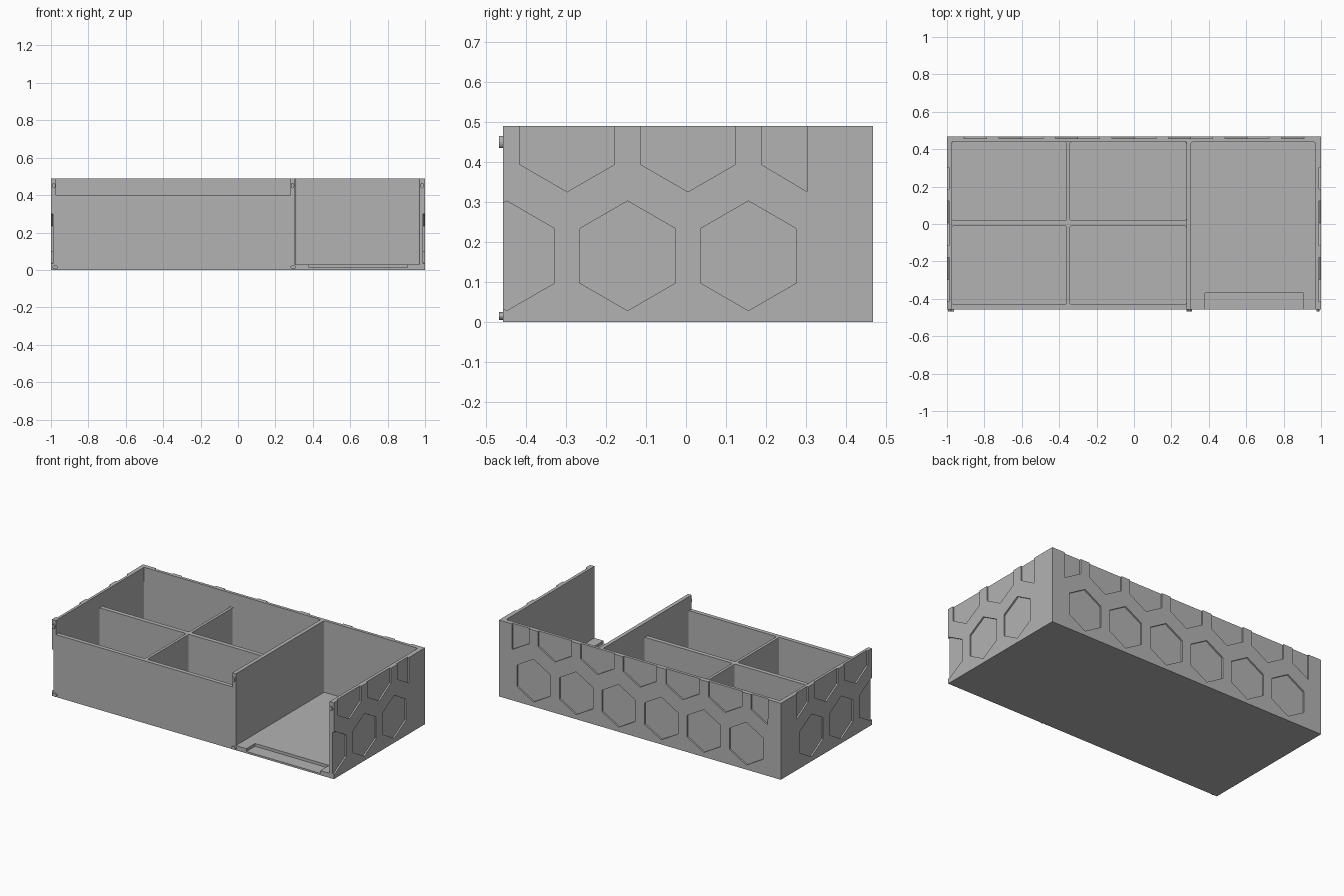
import bpy
import bmesh
import math
from mathutils import Vector

cube = bpy.data.objects.get("Cube")
if cube:
    bpy.data.objects.remove(cube, do_unlink=True)

grey = bpy.data.materials.new("plain_grey")
grey.use_nodes = True
grey.diffuse_color = (0.45, 0.45, 0.45, 1)
grey.node_tree.nodes["Principled BSDF"].inputs["Base Color"].default_value = grey.diffuse_color

FRONT, BACK, TOP, FLOOR, RIM = -0.457, 0.467, 0.49, 0.03, 0.40
MID_Y = (FRONT + BACK) / 2


def add_box(bm, x, y, z, corner=0):
    """Box between (min, max) pairs, with optional rounded upright edges."""
    verts = bmesh.ops.create_cube(bm, size=1)["verts"]
    for v in verts:
        v.co = [lo + (hi - lo) * (c + 0.5) for c, (lo, hi) in zip(v.co, (x, y, z))]
    if corner:
        edges = {e for v in verts for e in v.link_edges
                 if abs(e.verts[0].co.z - e.verts[1].co.z) > 0.1}
        bmesh.ops.bevel(bm, geom=list(edges), offset=corner, segments=3,
                        profile=0.5, affect='EDGES')


def add_prism(bm, points, push):
    """Closed prism from a planar outline."""
    face = bm.faces.new([bm.verts.new(p) for p in points])
    new = bmesh.ops.extrude_face_region(bm, geom=[face])["geom"]
    bmesh.ops.translate(bm, vec=push, verts=[g for g in new if isinstance(g, bmesh.types.BMVert)])


def make_object(name, bm):
    bmesh.ops.recalc_face_normals(bm, faces=bm.faces)
    mesh = bpy.data.meshes.new(name)
    bm.to_mesh(mesh)
    bm.free()
    mesh.materials.append(grey)
    obj = bpy.data.objects.new(name, mesh)
    bpy.context.collection.objects.link(obj)
    return obj


def carve(target, name, bm):
    """Subtract a cutter mesh and discard the cutter."""
    cutter = make_object(name, bm)
    cutter.hide_render = True
    mod = target.modifiers.new(name, 'BOOLEAN')
    mod.operation, mod.solver, mod.object = 'DIFFERENCE', 'EXACT', cutter
    bpy.context.view_layer.objects.active = target
    bpy.ops.object.modifier_apply(modifier=mod.name)
    bpy.data.objects.remove(cutter, do_unlink=True)


# Solid tray block
bm = bmesh.new()
add_box(bm, (-1, 1), (FRONT, BACK), (0, TOP))
tray = make_object("tray_body", bm)

# Four compartments and the open-fronted bay
bm = bmesh.new()
for x in ((-0.973, -0.36), (-0.342, 0.28)):
    for y in ((-0.43, -0.01), (0.018, 0.438)):
        add_box(bm, x, y, (FLOOR, 0.6), 0.01)
add_box(bm, (0.305, 0.97), (-0.6, 0.438), (FLOOR, 0.6), 0.01)
carve(tray, "compartment_cutter", bm)

# Lowered front wall and dividers
bm = bmesh.new()
add_box(bm, (-0.973, 0.28), (-0.6, 0.438), (RIM, 0.6))
carve(tray, "rim_cutter", bm)

# Shallow step in the bay floor
bm = bmesh.new()
add_box(bm, (0.38, 0.905), (-0.6, -0.37), (0.012, 0.1))
carve(tray, "floor_step_cutter", bm)

# Recessed honeycomb on the back and both sides
RADIUS, PITCH, DEPTH = 0.137, 0.302, 0.01
bm = bmesh.new()
for centre, outward, along, steps, limit in (
        (Vector((0, BACK, 0)), Vector((0, 1, 0)), Vector((1, 0, 0)), 3, 0.908),
        (Vector((1, MID_Y, 0)), Vector((1, 0, 0)), Vector((0, 1, 0)), 1, 0.298),
        (Vector((-1, MID_Y, 0)), Vector((-1, 0, 0)), Vector((0, 1, 0)), 1, 0.298)):
    spots = [(k * PITCH, 0.463) for k in range(-steps, steps + 1)]
    spots += [((k + 0.5) * PITCH, 0.166) for k in range(-steps, steps)]
    if steps == 1:
        spots.append((-1.5 * PITCH, 0.166))
    for u, z in spots:
        low = -limit if steps > 1 else -1
        outline = []
        for i in range(6):
            a = math.radians(60 * i + 30)
            pu = max(low, min(limit, u + RADIUS * math.cos(a)))
            outline.append(centre - outward * DEPTH + along * pu
                           + Vector((0, 0, z + RADIUS * math.sin(a))))
        add_prism(bm, outline, outward * 0.05)
carve(tray, "honeycomb_cutter", bm)

# Small oval pegs on the front edges
pegs = [("upper", x, 0.451, 0.009, 0.015) for x in (-0.985, 0.292, 0.984)]
pegs += [("lower", x, 0.015, 0.015, 0.01) for x in (-0.977, 0.295)]
for i, (row, x, z, rx, rz) in enumerate(pegs):
    bm = bmesh.new()
    ring = [(x + rx * math.cos(math.tau * k / 16), FRONT + 0.005,
             z + rz * math.sin(math.tau * k / 16)) for k in range(16)]
    add_prism(bm, ring, Vector((0, -0.015, 0)))
    make_object(f"{row}_peg_{i + 1}", bm)
